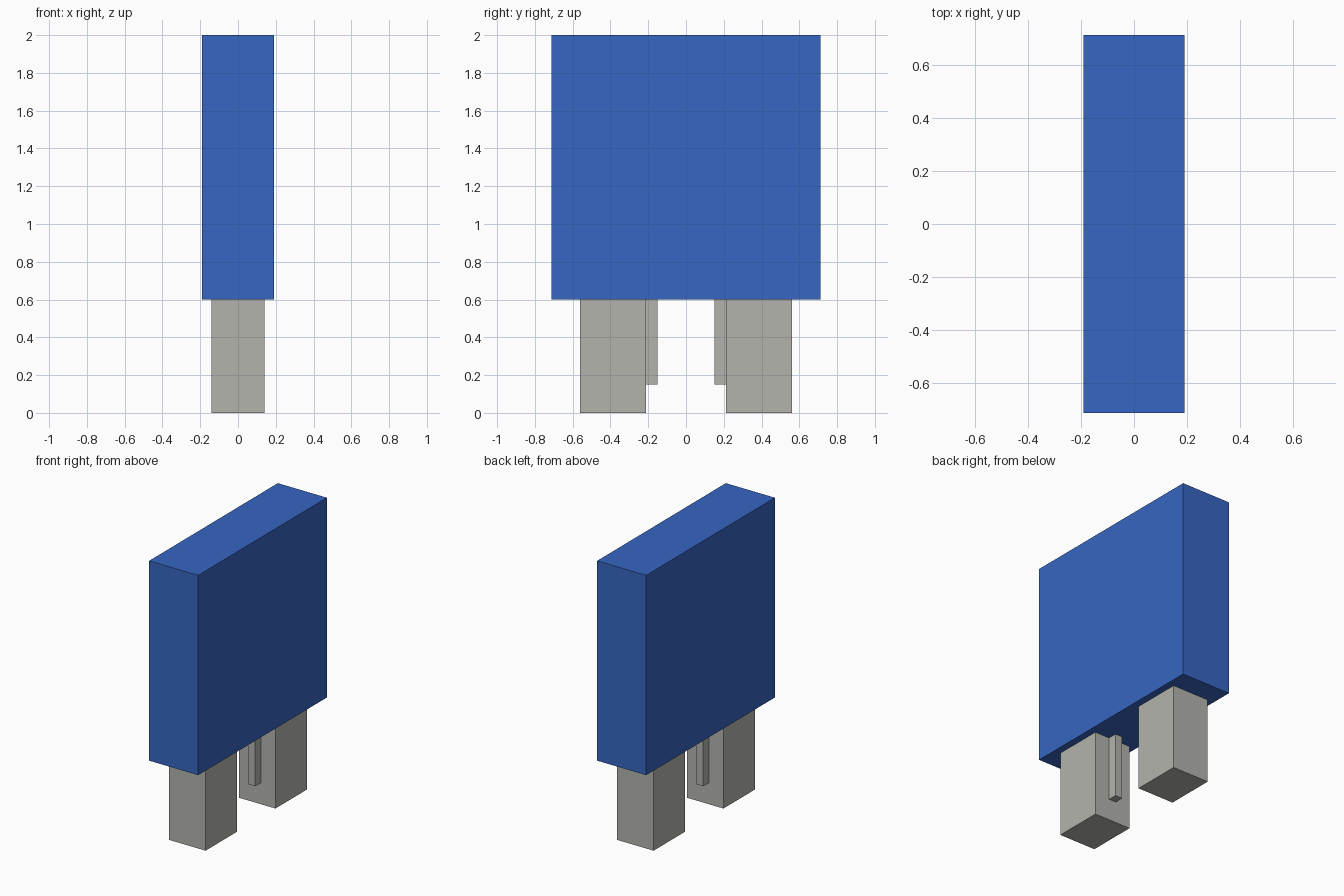
import bpy
import bmesh

cube = bpy.data.objects.get("Cube")
if cube:
    bpy.data.objects.remove(cube, do_unlink=True)


def material(name, rgb):
    mat = bpy.data.materials.new(name)
    mat.use_nodes = True
    mat.diffuse_color = (*rgb, 1)
    mat.node_tree.nodes["Principled BSDF"].inputs["Base Color"].default_value = (*rgb, 1)
    return mat


def box(name, lo, hi, mat):
    """Axis-aligned box between two opposite corners."""
    bm = bmesh.new()
    bmesh.ops.create_cube(bm, size=1)
    for v in bm.verts:
        v.co = [(a + b) / 2 + c * (b - a) for a, b, c in zip(lo, hi, v.co)]
    mesh = bpy.data.meshes.new(name)
    bm.to_mesh(mesh)
    bm.free()
    mesh.materials.append(mat)
    obj = bpy.data.objects.new(name, mesh)
    bpy.context.collection.objects.link(obj)
    return obj


blue = material("blue", (0.038, 0.133, 0.54))
grey = material("light grey", (0.456, 0.456, 0.423))

# Upright slab body
box("body", (-0.19, -0.712, 0.6), (0.19, 0.712, 2.0), blue)

# Two legs, each with a narrow rib on its inner face
for side, s in (("front", -1), ("back", 1)):
    y0, y1 = sorted((s * 0.213, s * 0.56))
    box(side + "_leg", (-0.141, y0, 0), (0.141, y1, 0.6), grey)
    y0, y1 = sorted((s * 0.15, s * 0.213))
    box(side + "_rib", (-0.028, y0, 0.15), (0.028, y1, 0.6), grey)
